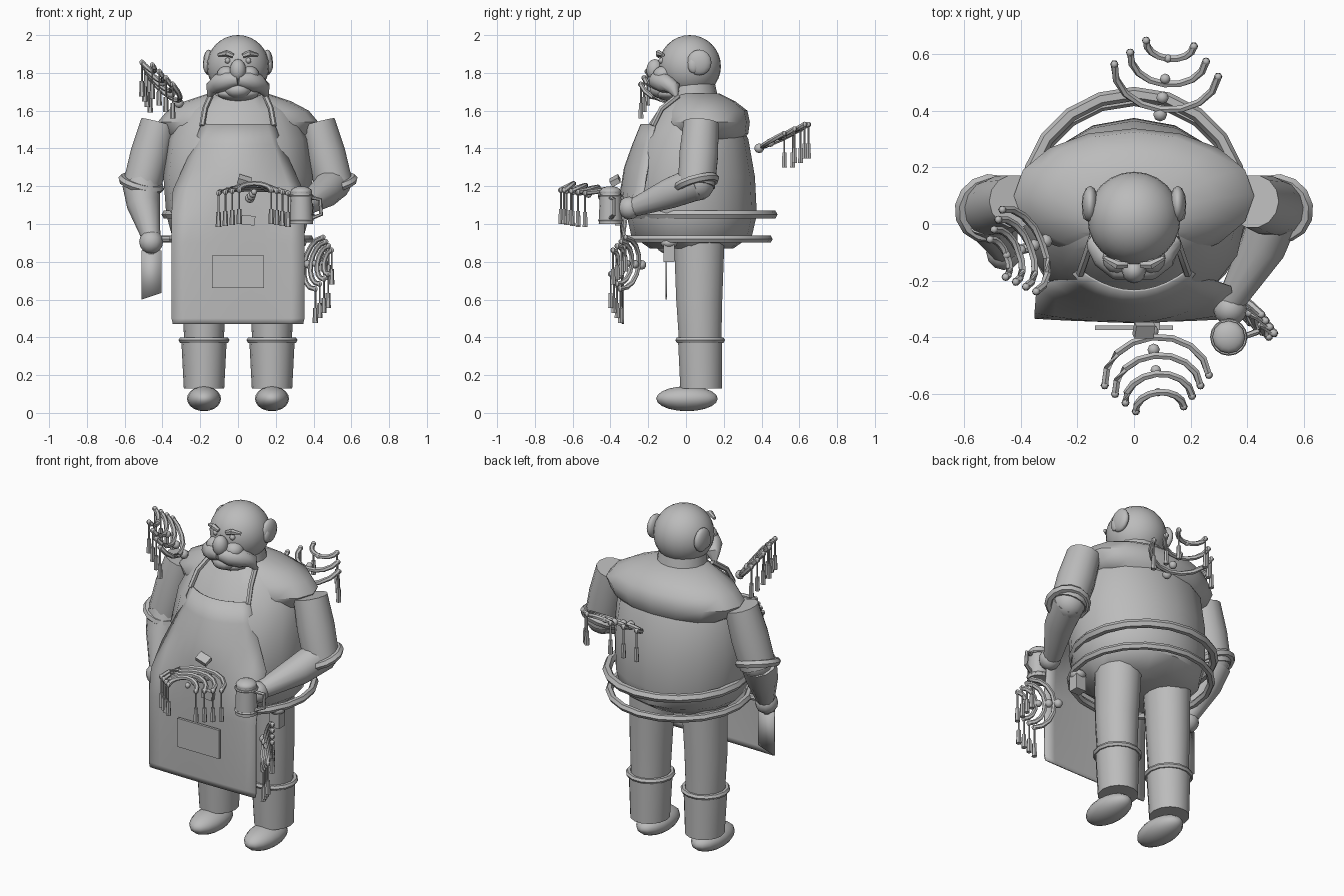
import bpy, bmesh, math
from mathutils import Vector

if "Cube" in bpy.data.objects:
    bpy.data.objects.remove(bpy.data.objects["Cube"])

grey = bpy.data.materials.new("clay grey")
grey.use_nodes = True
COLOUR = (0.5, 0.5, 0.5, 1)
grey.diffuse_color = COLOUR
grey.node_tree.nodes["Principled BSDF"].inputs["Base Color"].default_value = COLOUR
parts = []


def finish(name, bm):
    bmesh.ops.recalc_face_normals(bm, faces=bm.faces)
    mesh = bpy.data.meshes.new(name)
    bm.to_mesh(mesh)
    bm.free()
    mesh.materials.append(grey)
    ob = bpy.data.objects.new(name, mesh)
    bpy.context.collection.objects.link(ob)
    parts.append(ob)
    return ob


def ball(name, at, size, segs=16):
    bm = bmesh.new()
    bmesh.ops.create_uvsphere(bm, u_segments=segs, v_segments=max(5, segs * 2 // 3), radius=1)
    ob = finish(name, bm)
    ob.location = at
    ob.scale = size if isinstance(size, tuple) else (size,) * 3
    return ob


def box(name, at, size, tilt=(0, 0, 0)):
    bm = bmesh.new()
    bmesh.ops.create_cube(bm, size=1)
    ob = finish(name, bm)
    ob.location, ob.scale, ob.rotation_euler = at, size, tilt
    return ob


def skin(name, loops, bm):
    """Join equal loops of vertices into a closed, capped surface."""
    for a, b in zip(loops, loops[1:]):
        for i in range(len(a)):
            j = (i + 1) % len(a)
            bm.faces.new((a[i], a[j], b[j], b[i]))
    bm.faces.new(loops[0])
    bm.faces.new(loops[-1])
    return finish(name, bm)


def loft(name, rings, segs=16):
    """Stack of horizontal ellipses: (z, centre x, centre y, radius x, radius y)."""
    bm = bmesh.new()
    angles = [math.tau * i / segs for i in range(segs)]
    loops = [[bm.verts.new((cx + rx * math.cos(a), cy + ry * math.sin(a), z)) for a in angles]
             for z, cx, cy, rx, ry in rings]
    return skin(name, loops, bm)


def tube(name, points, radii, segs=8):
    """Round tube along a path, with one radius or one per point."""
    pts = [Vector(p) for p in points]
    if not isinstance(radii, list):
        radii = [radii] * len(pts)
    bm = bmesh.new()
    angles = [math.tau * i / segs for i in range(segs)]
    loops = []
    for k, (p, r) in enumerate(zip(pts, radii)):
        way = (pts[min(k + 1, len(pts) - 1)] - pts[max(k - 1, 0)]).normalized()
        guide = Vector((0, 1, 0)) if abs(way.y) < 0.9 else Vector((1, 0, 0))
        u = way.cross(guide).normalized()
        v = way.cross(u)
        loops.append([bm.verts.new(p + r * (u * math.cos(a) + v * math.sin(a))) for a in angles])
    return skin(name, loops, bm)


def hoop(name, at, radius, thick, axis=(0, 0, 1), segs=20):
    bpy.ops.mesh.primitive_torus_add(major_radius=radius, minor_radius=thick,
                                     major_segments=segs, minor_segments=6, location=at)
    ob = bpy.context.object
    ob.name = name
    ob.rotation_euler = Vector(axis).to_track_quat('Z', 'Y').to_euler()
    ob.data.materials.append(grey)
    parts.append(ob)
    return ob


# Torso, shoulder yoke and neck
loft("torso", [(.87, 0, .03, .27, .22), (.94, 0, .03, .35, .32), (1.05, 0, .03, .38, .345),
               (1.25, 0, .02, .395, .345), (1.45, 0, .04, .37, .29), (1.6, 0, .05, .3, .2),
               (1.68, 0, .05, .16, .13)])
loft("shoulder_yoke", [(1.44, 0, .1, .33, .2), (1.48, 0, .1, .395, .23), (1.54, 0, .1, .425, .238),
                       (1.6, 0, .1, .375, .225), (1.65, 0, .09, .28, .17), (1.69, 0, .06, .16, .12)])
loft("neck", [(1.62, 0, .04, .15, .14), (1.76, 0, .03, .13, .12)])
for label, y, z, thick in (("upper", .08, 1.05, .025), ("lower", .058, .92, .021)):
    hoop(label + "_belt", (0, y, z), .38, thick)

# Head and face
ball("head", (0, .02, 1.835), (.165, .165, .165), 24)
ball("nose", (0, -.165, 1.815), (.043, .045, .058), 12)
ball("lower_lip", (0, -.13, 1.71), (.07, .06, .045), 12)
ball("chin", (0, -.08, 1.69), (.11, .08, .04), 12)
for side, s in (("left", 1), ("right", -1)):
    ball(side + "_ear", (s * .155, .07, 1.855), (.03, .065, .068), 12)
    ball(side + "_ear_lobe", (s * .165, .04, 1.84), (.02, .032, .042), 8)
    ball(side + "_eye", (s * .055, -.13, 1.865), .016, 10)
    ball(side + "_cheek", (s * .06, -.12, 1.79), (.052, .055, .047), 12)
    tube(side + "_eyebrow", [(s * .025, -.145, 1.89), (s * .06, -.145, 1.905), (s * .105, -.12, 1.895)],
         [.012, .017, .009], 6)
    tube(side + "_moustache", [(0, -.165, 1.765), (s * .05, -.155, 1.76), (s * .1, -.11, 1.745),
                               (s * .135, -.065, 1.72), (s * .155, -.05, 1.67)],
         [.035, .048, .052, .038, .008], 10)

# Apron with bib: rows of height, half width, depth at middle and at edge
ROWS = [(.47, .345, -.34, -.335), (.5, .352, -.342, -.335), (.9, .352, -.347, -.335),
        (1.05, .352, -.35, -.315), (1.18, .345, -.348, -.225), (1.3, .29, -.328, -.205),
        (1.42, .235, -.285, -.185), (1.53, .195, -.24, -.165)]
bm = bmesh.new()
steps = [i / 5 for i in range(-5, 6)]
grid = [[bm.verts.new((w * s, edge + (mid - edge) * (1 - s * s), z)) for s in steps]
        for z, w, mid, edge in ROWS]
for a, b in zip(grid, grid[1:]):
    for i in range(len(steps) - 1):
        bm.faces.new((a[i], a[i + 1], b[i + 1], b[i]))
apron = finish("apron", bm)
apron.modifiers.new("cloth", 'SOLIDIFY').thickness = .008
box("apron_pocket", (0, -.367, .747), (.275, .015, .17))
box("apron_badge", (.055, -.36, 1.02), (.07, .03, .05), (0, .1, 0))
box("apron_clasp", (.035, -.375, 1.23), (.07, .05, .03), (.5, .3, 0))
for side, s in (("left", 1), ("right", -1)):
    tube(side + "_apron_strap", [(s * .19, -.175, 1.52), (s * .175, -.13, 1.61), (s * .145, -.04, 1.68)], .015, 6)

# Legs, boots, boot cuffs and shoes
for side, s in (("left", 1), ("right", -1)):
    x = s * .18
    loft(side + "_leg", [(.38, x, .075, .105, .115), (.6, x, .07, .115, .125), (.94, s * .17, .07, .125, .138)], 14)
    loft(side + "_boot", [(.13, x, .08, .107, .113), (.38, x, .075, .12, .12)], 14)
    hoop(side + "_boot_cuff", (x, .075, .385), .119, .016, segs=14)
    ball(side + "_shoe", (x, .005, .075), (.09, .163, .066), 16)

# Arms
for side, s in (("left", 1), ("right", -1)):
    top, elbow = Vector((s * .42, .08, 1.535)), Vector((s * .51, .055, 1.2))
    tube(side + "_upper_arm", [top, top.lerp(elbow, .5), elbow], [.095, .105, .1], 14)
    hoop(side + "_sleeve_cuff", (s * .512, .055, 1.215), .103, .023, (s * .085, .09, -.34), 14)
    ball(side + "_elbow", (s * .505, .06, 1.215), .092, 12)
tube("left_forearm", [(.51, .07, 1.22), (.455, -.08, 1.165), (.345, -.27, 1.09)], [.092, .083, .05], 12)
ball("left_hand", (.34, -.3, 1.085), .06, 12)
tube("right_forearm", [(-.512, .05, 1.21), (-.5, 0, 1.1), (-.46, -.09, .93)], [.1, .088, .05], 12)
ball("right_hand", (-.46, -.1, .905), .063, 12)

# Cleaver in the right hand
tube("cleaver_handle", [(-.46, -.1, .98), (-.46, -.1, .84)], .018)
tube("cleaver_pin", [(-.44, -.1, .92), (-.36, -.08, .92)], .018)
bm = bmesh.new()
bm.faces.new([bm.verts.new((x, -.1, z)) for x, z in ((-.51, .86), (-.405, .86), (-.405, .635), (-.51, .6))])
finish("cleaver_blade", bm).modifiers.new("steel", 'SOLIDIFY').thickness = .008

# Tankard in the left hand
tx, ty = .335, -.4
loft("tankard", [(1.0, tx, ty, .062, .062), (1.17, tx, ty, .056, .056)], 16)
for z in (1.02, 1.15):
    hoop("tankard_band", (tx, ty, z), .059, .007, segs=16)
ball("tankard_foam", (tx, ty, 1.17), (.058, .058, .03), 12)
tube("tankard_handle", [(tx + .05, ty, 1.14), (tx + .1, ty + .02, 1.13), (tx + .105, ty + .02, 1.05),
                        (tx + .05, ty, 1.03)], .011, 6)

# Belt pouch
box("belt_pouch", (.32, -.09, .845), (.065, .06, .09))
ball("belt_pouch_knob", (.32, -.09, .9), (.045, .045, .03), 10)


def chime(name, start, end, across, size=1.0, lift=0.0, count=4):
    """Spine of beads carrying curved ribs with a hanging bell at each tip."""
    start, end, across = Vector(start), Vector(end), Vector(across).normalized()
    spine = end - start
    forward = spine.normalized()
    down = Vector((0, 0, -1))
    for k in range(count):
        t = k / (count - 1)
        hub = start + spine * t
        half, sweep = (.185 - .1 * t) * size, (.155 - .095 * t) * size
        path = []
        for i in range(9):
            a = math.pi * (i / 8 - .5)
            path.append(hub + across * half * math.sin(a) + forward * sweep * (1 - math.cos(a))
                        - down * lift * math.cos(a))
        tube(name + "_rib", path, .0135, 6)
        for tip in (path[0], path[-1]):
            ball(name + "_tip", tip, .015, 6)
            tube(name + "_cord", [tip, tip + down * .11], .005, 5)
            tube(name + "_bell", [tip + down * .1, tip + down * .18], [.012, .015], 6)
    for t in (0, .33, .7, 1.1):
        ball(name + "_bead", start + spine * t - forward * .02, .026 - .009 * t, 8)


# Four chimes: belly, back, right shoulder and left hip
chime("belly_chime", (.065, -.4, 1.14), (.085, -.595, 1.17), (1, .1, 0), lift=.045)
chime("back_chime", (.095, .405, 1.41), (.12, .585, 1.5), (1, -.12, 0), count=3)
chime("shoulder_chime", (-.325, -.065, 1.655), (-.45, -.11, 1.81), (.38, -.92, -.1), .85)
chime("hip_chime", (.35, -.25, .785), (.455, -.36, .795), (.15, .1, 1), .75)

# Smooth shading with crisp edges
bpy.ops.object.select_all(action='DESELECT')
for ob in parts:
    ob.select_set(True)
bpy.context.view_layer.objects.active = parts[0]
bpy.ops.object.shade_smooth_by_angle(angle=math.radians(40))
